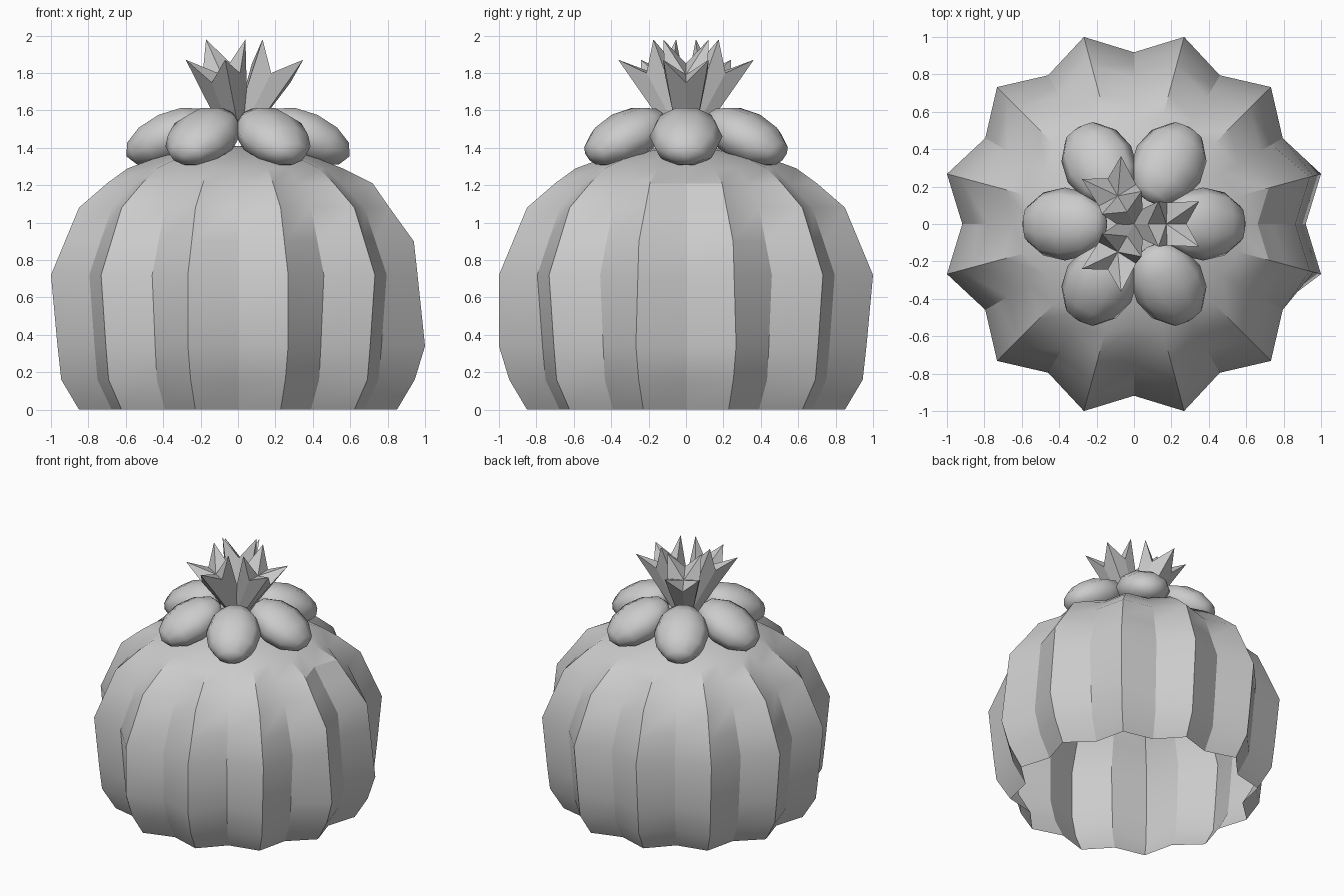
import bpy, bmesh
from math import radians, sin, cos, pi
from mathutils import Matrix, Vector

if "Cube" in bpy.data.objects:
    bpy.data.objects.remove(bpy.data.objects["Cube"])


def make_object(name, bm):
    bmesh.ops.recalc_face_normals(bm, faces=bm.faces)
    mesh = bpy.data.meshes.new(name)
    bm.to_mesh(mesh)
    bm.free()
    ob = bpy.data.objects.new(name, mesh)
    bpy.context.collection.objects.link(ob)
    return ob


def smooth(ob, angle):
    bpy.ops.object.select_all(action='DESELECT')
    ob.select_set(True)
    bpy.context.view_layer.objects.active = ob
    bpy.ops.object.shade_smooth_by_angle(angle=radians(angle))


# Ribbed body: 12 ridges and 12 valleys, open underneath
heights = [0, .16, .34, .72, .90, 1.08, 1.21, 1.29, 1.36, 1.40]
usual = [.85, .945, .965, 1.0, .925, .85, .70, .59, .40, .15]
right_side = [.85, .945, 1.0, .96, .94, .81, .72, .56, .38, .15]
bm = bmesh.new()
rings = []
for i, z in enumerate(heights):
    ring = []
    for k in range(24):
        deg = 15 * k
        r = right_side[i] if k in (23, 0, 1) else usual[i]
        if i == 2 and k in (17, 18, 19):
            r = 1.0
        r *= 1 / cos(pi / 12) if k % 2 else .918
        ring.append(bm.verts.new((r * cos(radians(deg)), r * sin(radians(deg)), z)))
    rings.append(ring)
for lo, hi in zip(rings, rings[1:]):
    for k in range(24):
        n = (k + 1) % 24
        bm.faces.new((lo[k], lo[n], hi[n], hi[k]))
crown = bm.verts.new((0, 0, 1.41))
for k in range(24):
    bm.faces.new((rings[-1][k], rings[-1][(k + 1) % 24], crown))
smooth(make_object("ribbed_body", bm), 28)

# Six flattened buds leaning outward around the crown
for k in range(6):
    bm = bmesh.new()
    bmesh.ops.create_uvsphere(bm, u_segments=10, v_segments=6, radius=1)
    m = (Matrix.Rotation(k * pi / 3, 4, 'Z') @ Matrix.Translation((.37, 0, 1.46))
         @ Matrix.Rotation(radians(25), 4, 'Y') @ Matrix.Diagonal((.25, .195, .135, 1))
         @ Matrix.Rotation(pi / 2, 4, 'Y'))
    bm.transform(m)
    smooth(make_object(f"bud_{k + 1}", bm), 60)


# Four-pointed flower: star rim, narrow base and shallow centre
def flower(name, angle):
    bm = bmesh.new()
    rim, base = [], []
    for k in range(8):
        a = k * pi / 4
        r, z = (.172, 0) if k % 2 else (.115, -.14)
        rim.append(bm.verts.new((r * cos(a), r * sin(a), z)))
        rb = .07 if k % 2 else .05
        base.append(bm.verts.new((rb * cos(a), rb * sin(a), -.48)))
    centre = bm.verts.new((0, 0, -.15))
    for k in range(8):
        n = (k + 1) % 8
        bm.faces.new((base[k], base[n], rim[n], rim[k]))
        bm.faces.new((rim[k], rim[n], centre))
    bm.faces.new(base)
    bm.transform(Matrix.Rotation(angle, 4, 'Z') @ Matrix.Translation((.24, 0, 1.925))
                 @ Matrix.Rotation(radians(26.5), 4, 'Y'))
    make_object(name, bm)


for k in range(3):
    flower(f"flower_{k + 1}", k * 2 * pi / 3)
